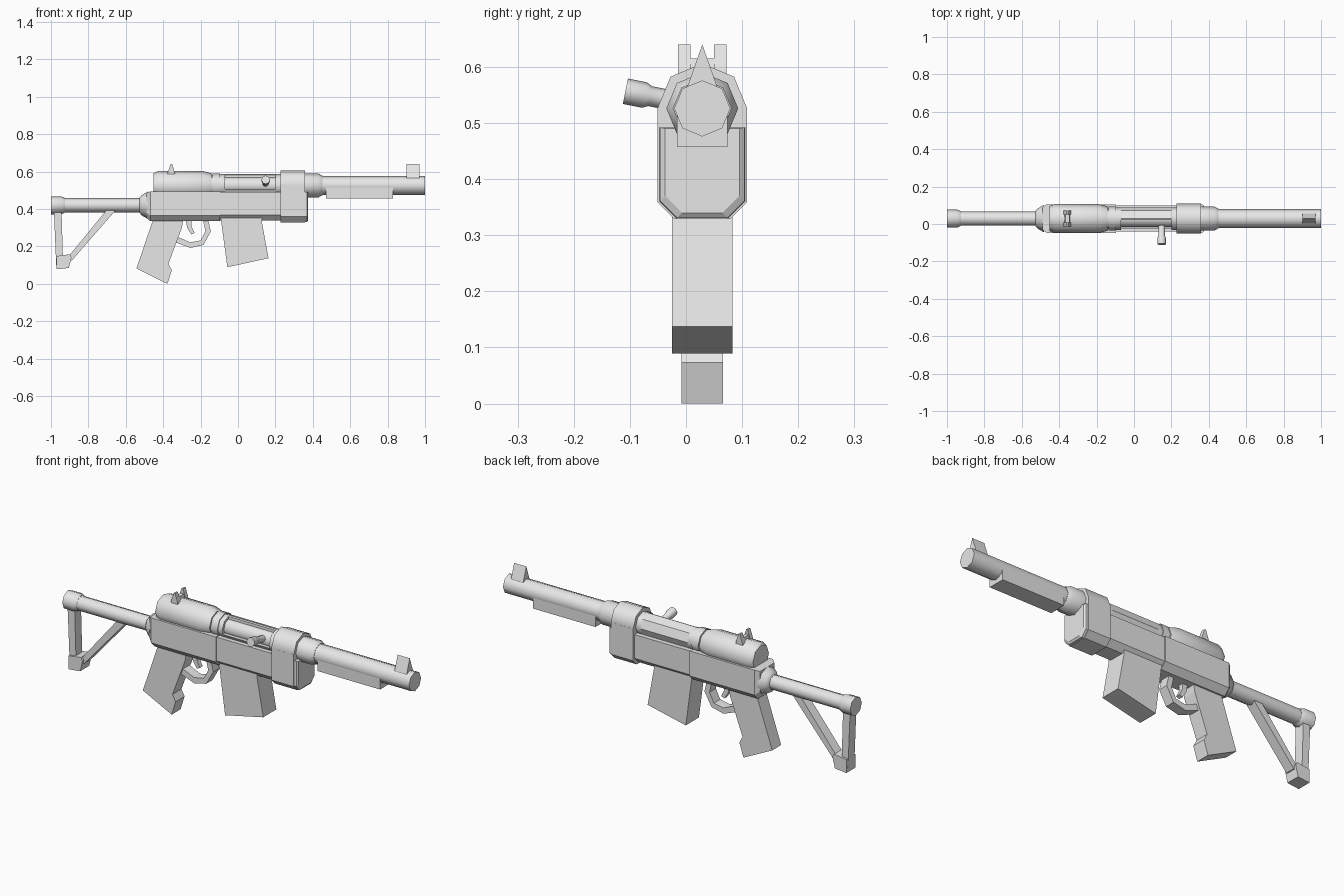
import bpy, bmesh, math
from mathutils import Matrix, Vector

cube = bpy.data.objects.get("Cube")
if cube:
    bpy.data.objects.remove(cube, do_unlink=True)

YC = 0.029      # centre plane
BORE = 0.526    # height of the barrel axis

grey = bpy.data.materials.new("plain_grey")
grey.use_nodes = True
grey.diffuse_color = (0.8, 0.8, 0.8, 1)
grey.node_tree.nodes["Principled BSDF"].inputs["Base Color"].default_value = (0.8, 0.8, 0.8, 1)


def skin(name, rings, smooth=0):
    """Bridge a list of equal-length closed rings and cap both ends."""
    bm = bmesh.new()
    loops = [[bm.verts.new(p) for p in ring] for ring in rings]
    n = len(loops[0])
    for a, b in zip(loops, loops[1:]):
        for i in range(n):
            j = (i + 1) % n
            bm.faces.new((a[i], a[j], b[j], b[i]))
    bm.faces.new(loops[0][::-1])
    bm.faces.new(loops[-1])
    bmesh.ops.recalc_face_normals(bm, faces=bm.faces)
    mesh = bpy.data.meshes.new(name)
    bm.to_mesh(mesh)
    bm.free()
    mesh.materials.append(grey)
    obj = bpy.data.objects.new(name, mesh)
    bpy.context.collection.objects.link(obj)
    if smooth:
        bpy.ops.object.select_all(action='DESELECT')
        obj.select_set(True)
        bpy.context.view_layer.objects.active = obj
        bpy.ops.object.shade_smooth_by_angle(angle=math.radians(smooth))
    return obj


def octagon(x, r, z):
    return [(x, YC + r * math.sin(k * math.pi / 4), z + r * math.cos(k * math.pi / 4))
            for k in range(8)]


def tube(name, profile, z=BORE):
    """Eight-sided turned part along x from (x, radius) pairs."""
    return skin(name, [octagon(x, r, z) for x, r in profile], 50)


def plate(name, outline, half, y=YC):
    """Side outline (x, z) extruded across the width."""
    return skin(name, [[(x, y + s * half, z) for x, z in outline] for s in (-1, 1)])


def trough(x, w, top, bottom, cut=0.03):
    """Box cross-section with chamfered lower corners."""
    pts = [(w, top), (w, bottom + cut), (w - cut, bottom),
           (cut - w, bottom), (-w, bottom + cut), (-w, top)]
    return [(x, YC + y, z) for y, z in pts]


# Barrel group
tube("barrel", [(0.42, 0.05), (1.0, 0.05)])
tube("barrel_neck", [(0.34, 0.064), (0.43, 0.064), (0.452, 0.052)])
plate("under_barrel_block", [(0.47, 0.457), (0.83, 0.457), (0.83, 0.52), (0.47, 0.52)], 0.045)
skin("front_sight", [[(x, YC, 0.64), (x, YC + 0.03, 0.555), (x, YC - 0.03, 0.555)]
                     for x in (0.9, 0.97)])

# Upper receiver
tube("rear_cover", [(-0.452, 0.066), (-0.425, 0.078), (-0.19, 0.078), (-0.14, 0.064)])
tube("cover_ring", [(-0.135, 0.065), (-0.095, 0.065)])
tube("cover_core", [(-0.16, 0.057), (-0.07, 0.057)])
tube("front_collar", [(0.228, 0.08), (0.357, 0.08)])
tube("breech_rear", [(-0.1, 0.06), (-0.07, 0.06)])
tube("breech_front", [(0.2, 0.06), (0.24, 0.06)])


def notched(x, r=0.06):
    """Octagon with its upper right quarter opened up."""
    ring = octagon(x, r, BORE)[:6]
    return ring + [(x, YC - r * 0.95, BORE - 0.018), (x, YC - 0.008, BORE - 0.018),
                   (x, YC - 0.008, BORE + r * 0.95)]


skin("breech_slotted", [notched(-0.07), notched(0.2)])
tube("bolt", [(-0.08, 0.046), (0.21, 0.046)])

# Bolt handle, sticking out to the right and slightly up
handle = tube("bolt_handle", [(0, 0.018), (0.055, 0.018), (0.065, 0.023), (0.1, 0.023)], 0)
handle.data.transform(Matrix.Translation((0, -YC, 0)))
out = Vector((0, -1, 0.2)).to_track_quat('X', 'Z').to_matrix().to_4x4()
handle.data.transform(Matrix.Translation((0.148, -0.01, 0.537)) @ out)

# Rear sight: two posts and a low bridge
for side, label in ((1, "left"), (-1, "right")):
    plate("rear_sight_post_" + label,
          [(-0.38, 0.57), (-0.335, 0.57), (-0.338, 0.595), (-0.352, 0.64),
           (-0.361, 0.64), (-0.376, 0.595)], 0.011, YC + side * 0.032)
plate("rear_sight_bridge", [(-0.378, 0.57), (-0.336, 0.57), (-0.346, 0.615), (-0.367, 0.615)], 0.024)

# Lower receiver
skin("lower_rear", [trough(-0.488, 0.06, 0.487, 0.35), trough(-0.468, 0.076, 0.495, 0.335),
                    trough(-0.095, 0.076, 0.495, 0.335)])
skin("lower_middle", [trough(-0.1, 0.07, 0.492, 0.338), trough(0.23, 0.07, 0.492, 0.338)])
skin("lower_front", [trough(0.228, 0.08, 0.525, 0.329), trough(0.357, 0.08, 0.525, 0.329)])
skin("lower_front_cap", [trough(0.35, 0.077, 0.492, 0.33), trough(0.368, 0.075, 0.492, 0.331),
                         trough(0.375, 0.066, 0.49, 0.34)])

# Magazine, grip and trigger
plate("magazine", [(-0.09, 0.36), (-0.09, 0.335), (-0.057, 0.089), (0.163, 0.137),
                   (0.127, 0.335), (0.127, 0.36)], 0.054)
plate("grip", [(-0.45, 0.36), (-0.457, 0.335), (-0.543, 0.082), (-0.377, 0.0), (-0.354, 0.073),
               (-0.372, 0.107), (-0.3, 0.3), (-0.29, 0.36)], 0.037)
plate("trigger", [(-0.28, 0.345), (-0.272, 0.3), (-0.25, 0.265), (-0.232, 0.272),
                  (-0.248, 0.305), (-0.25, 0.345)], 0.012)

# Trigger guard: band swept along a bent path
guard_outer = [(-0.335, 0.222), (-0.255, 0.192), (-0.185, 0.208), (-0.145, 0.28), (-0.16, 0.345)]
guard_inner = [(-0.32, 0.25), (-0.255, 0.222), (-0.2, 0.232), (-0.174, 0.282), (-0.188, 0.345)]
skin("trigger_guard", [[(x, YC + s * 0.026, z) for (x, z), s in ((o, -1), (o, 1), (i, 1), (i, -1))]
                       for o, i in zip(guard_outer, guard_inner)])

# Folding stock
tube("stock_socket", [(-0.527, 0.04), (-0.515, 0.054), (-0.48, 0.074)], 0.42)
tube("stock_tube", [(-0.94, 0.038), (-0.5, 0.038)], 0.42)
tube("stock_end", [(-1.0, 0.048), (-0.945, 0.048), (-0.925, 0.039)], 0.42)
plate("stock_upright", [(-0.985, 0.41), (-0.972, 0.1), (-0.935, 0.1), (-0.944, 0.41)], 0.026)
plate("stock_brace", [(-0.69, 0.41), (-0.92, 0.13), (-0.888, 0.125), (-0.64, 0.41)], 0.026)
plate("stock_foot", [(-0.97, 0.078), (-0.904, 0.085), (-0.89, 0.142), (-0.9, 0.158),
                     (-0.972, 0.148)], 0.037)
